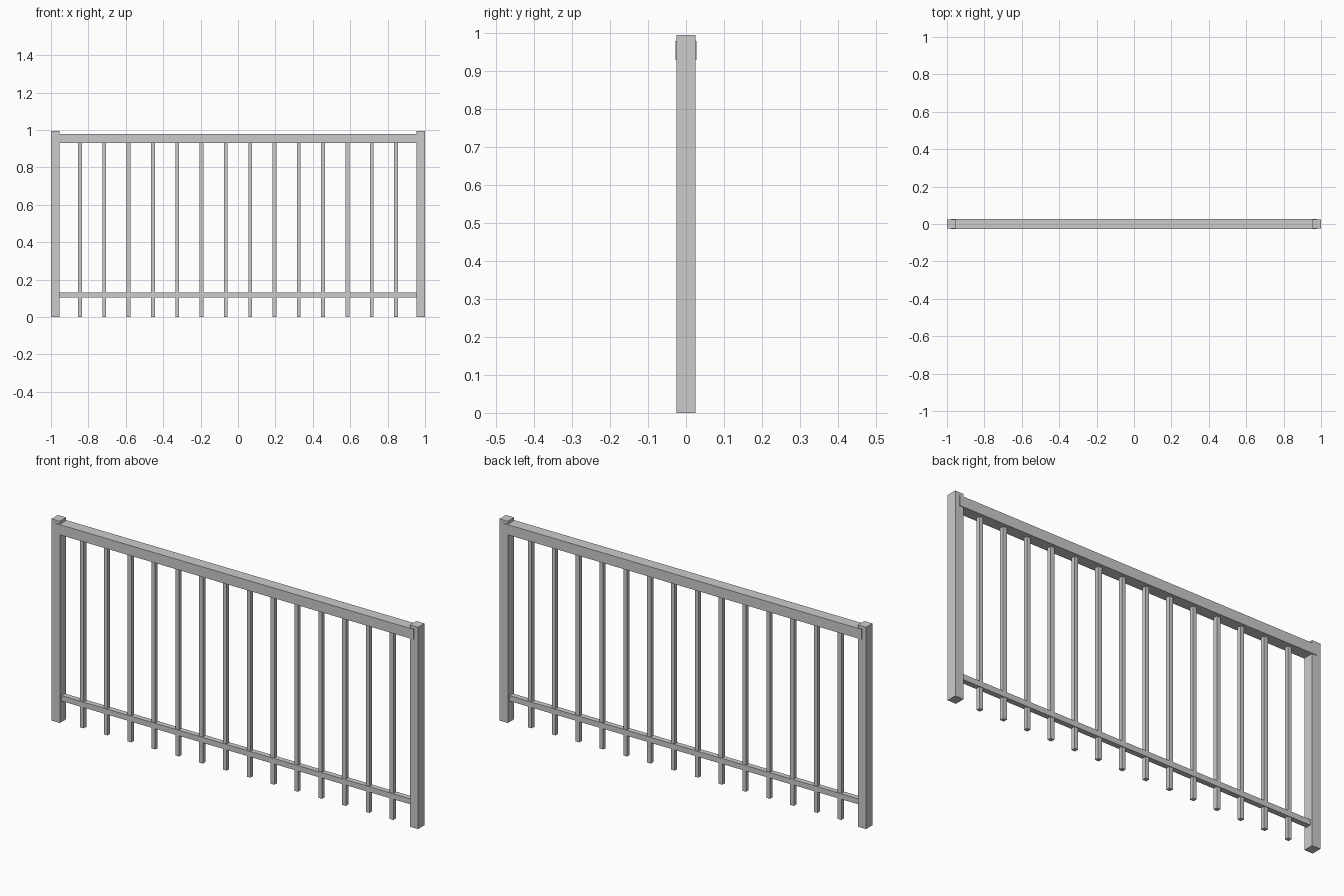
import bpy

if "Cube" in bpy.data.objects:
    bpy.data.objects.remove(bpy.data.objects["Cube"])


def box(name, x, z0, z1, width, depth):
    """Box centred on y = 0, spanning z0..z1."""
    bpy.ops.mesh.primitive_cube_add(size=1, location=(x, 0, (z0 + z1) / 2))
    ob = bpy.context.object
    ob.name = name
    ob.scale = (width, depth, z1 - z0)
    bpy.ops.object.transform_apply(location=False, rotation=False, scale=True)
    return ob


# End posts
for side, sign in (("left", -1), ("right", 1)):
    box(f"{side}_post", sign * 0.9775, 0, 0.995, 0.045, 0.05)

# Handrail, slightly wider than the posts and lapping halfway over them
box("top_rail", 0, 0.93, 0.98, 1.955, 0.056)

# Thin lower rail between the posts
box("bottom_rail", 0, 0.104, 0.131, 1.93, 0.026)

# Evenly spaced balusters
COUNT = 14
STEP = 0.13
for i in range(COUNT):
    box(f"baluster_{i + 1}", (i - (COUNT - 1) / 2) * STEP, 0, 0.935, 0.02, 0.02)
